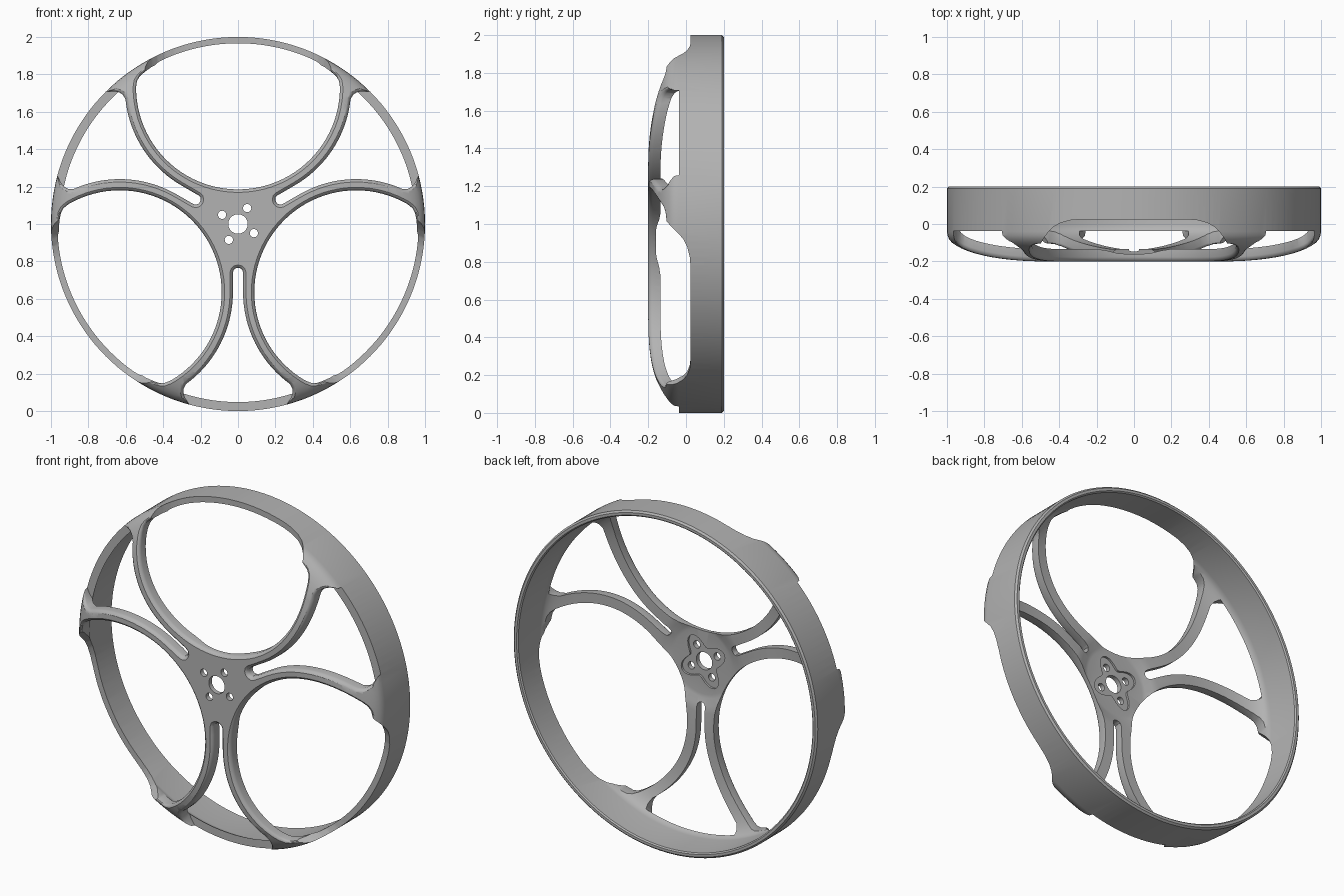
import bpy, bmesh, math
from math import sin, cos, pi, radians

cube = bpy.data.objects.get("Cube")
if cube:
    bpy.data.objects.remove(cube)

POWER = 2.2      # roundness of the dished shoulder
FLAT = 0.5       # radius of the flat middle of the dish


def make_material(name, colour):
    mat = bpy.data.materials.new(name)
    mat.use_nodes = True
    mat.diffuse_color = colour
    mat.node_tree.nodes["Principled BSDF"].inputs["Base Color"].default_value = colour
    return mat


def dish_front(r):
    """Depth of the outer dish surface at a radius."""
    t = min(max((r - FLAT) / (1 - FLAT), 0), 0.97)
    return -0.04 - 0.16 * (1 - t ** POWER) ** (1 / POWER)


def shoulder(radius, top, depth, steps=14):
    """Rounded shoulder from the rim wall to the flat of the dish."""
    e = 2 / POWER
    return [(FLAT + (radius - FLAT) * abs(cos(t)) ** e, top - depth * sin(t) ** e)
            for t in (pi / 2 * i / steps for i in range(steps + 1))]


def loft(name, rings, cap=True):
    """Skin a list of equal point rings."""
    bm = bmesh.new()
    rows = [[bm.verts.new(p) for p in ring] for ring in rings]
    n = len(rows[0])
    pairs = list(zip(rows, rows[1:])) if cap else list(zip(rows, rows[1:] + rows[:1]))
    for a, b in pairs:
        for i in range(n):
            bm.faces.new((a[i], a[(i + 1) % n], b[(i + 1) % n], b[i]))
    if cap:
        bm.faces.new(rows[0])
        bm.faces.new(rows[-1])
    bmesh.ops.recalc_face_normals(bm, faces=bm.faces)
    bmesh.ops.triangulate(bm, faces=bm.faces)
    if bm.calc_volume(signed=True) < 0:
        bmesh.ops.reverse_faces(bm, faces=bm.faces)
    mesh = bpy.data.meshes.new(name)
    bm.to_mesh(mesh)
    bm.free()
    obj = bpy.data.objects.new(name, mesh)
    bpy.context.collection.objects.link(obj)
    return obj


def place(u, v, y, a):
    """Sideways u and radial v, turned to the spoke direction a."""
    return (v * cos(a) + u * sin(a), y, 1 + v * sin(a) - u * cos(a))


def mirrored(half):
    return half + [(-u, v) for u, v in reversed(half) if abs(u) > 1e-6]


def grow(points, d):
    """Offset a closed outline outwards."""
    area = sum(p[0] * q[1] - q[0] * p[1] for p, q in zip(points, points[1:] + points[:1]))
    s = 1 if area > 0 else -1
    out = []
    for i, (u, v) in enumerate(points):
        p, q = points[i - 1], points[(i + 1) % len(points)]
        du, dv = q[0] - p[0], q[1] - p[1]
        k = s * d / math.hypot(du, dv)
        out.append((u + dv * k, v - du * k))
    return out


def opening(name, outline, deep, a):
    """Cutter whose flared mouth rounds the front edges of the spokes."""
    rings = [[place(u, v, -0.5, a) for u, v in grow(outline, 0.024)]]
    for d, h in ((0.024, -0.012), (0.016, 0.0), (0.009, 0.005), (0.003, 0.013), (0, 0.023)):
        rings.append([place(u, v, dish_front(math.hypot(u, v)) + h, a)
                      for u, v in grow(outline, d)])
    rings.append([place(u, v, deep, a) for u, v in outline])
    return loft(name, rings)


def drill(name, x, z, radius, y0, y1, n=32):
    return loft(name, [[(x + radius * cos(2 * pi * i / n), y, z + radius * sin(2 * pi * i / n))
                        for i in range(n)] for y in (y0, y1)])


def volume(mesh):
    bm = bmesh.new()
    bm.from_mesh(mesh)
    result = bm.calc_volume(signed=True)
    bm.free()
    return result


def cut(target, cutter):
    """Subtract a cutter, changing solver if the result is not sound."""
    cutter.hide_render = True
    bpy.context.view_layer.objects.active = target
    before = target.data.copy()
    start = volume(before)
    for solver in ('MANIFOLD', 'EXACT'):
        mod = target.modifiers.new("cut", 'BOOLEAN')
        mod.operation, mod.solver, mod.object = 'DIFFERENCE', solver, cutter
        bpy.ops.object.modifier_apply(modifier=mod.name)
        inside = all(-0.21 < v.co.y < 0.21 and math.hypot(v.co.x, v.co.z - 1) < 1.001
                     for v in target.data.vertices)
        if inside and 0.2 * start < volume(target.data) < 0.9999 * start:
            break
        target.data = before.copy()
    bpy.data.objects.remove(cutter)


# Wheel body: rim and dish turned as one closed section around the axle
section = [(0.052, -0.2)] + shoulder(1.0, -0.04, 0.16)[::-1]
section += [(1.0, 0.19), (0.99, 0.2), (0.975, 0.2), (0.968, 0.193)]
section += shoulder(0.966, 0.0, 0.135)
section += [(0.29, -0.135), (0.25, -0.142), (0.21, -0.157), (0.19, -0.16), (0.052, -0.16)]
SEGMENTS = 144
wheel = loft("wheel", [[(r * cos(2 * pi * i / SEGMENTS), y, 1 + r * sin(2 * pi * i / SEGMENTS))
                        for r, y in section] for i in range(SEGMENTS)], cap=False)

# Outline of a large opening: round towards the hub, following the rim outside
HOLE_V, HOLE_R, SPOKE = 0.73, 0.545, 0.06
large = [(HOLE_R * sin(t), HOLE_V - HOLE_R * cos(t))
         for t in (pi / 2 * i / 24 for i in range(25))]
large += [(0.54, 0.765), (0.525, 0.79), (0.5, 0.812)]
large += [(0.958 * sin(radians(t)), 0.958 * cos(radians(t))) for t in (29, 25, 20, 15, 10, 5, 0)]
large = mirrored(large)

# Sideways notch that lowers the rim wall in front of each large opening
notch = mirrored([(0.0, 0.025), (0.28, 0.025), (0.34, 0.02), (0.39, 0.007), (0.43, -0.015),
                  (0.46, -0.045), (0.485, -0.08), (0.507, -0.12), (0.525, -0.16), (0.53, -0.4)])

# Outline of a gap between two spokes: narrow slot widening to the rim
cu, cv, cr = (HOLE_V * sin(pi / 3), HOLE_V * cos(pi / 3), HOLE_R + SPOKE)
gap = [(0.0, 0.235), (0.012, 0.237), (0.023, 0.246), (0.027, 0.26), (0.027, 0.31)]
gap += [(cu - cr * cos(t), cv + cr * sin(t)) for t in (radians(54) * i / 18 for i in range(19))]
gap += [(0.291, 0.88), (0.292, 0.9), (0.285, 0.925), (0.27, 0.95), (0.25, 0.98), (0.22, 1.1)]
gap = mirrored(gap)

for k in range(3):
    up = radians(90 + 120 * k)
    cut(wheel, opening("large_opening_cutter", large, 0.01, up))
    cut(wheel, loft("rim_notch_cutter", [[place(u, v, y, up) for u, y in notch]
                                         for v in (0.77, 1.3)]))
    cut(wheel, opening("spoke_gap_cutter", gap, -0.038, up + pi))

# Lobed recess behind the hub, then the bolt holes
bolts = [radians(60 + 90 * k) for k in range(4)]
lobes = [(0.125 + 0.035 * cos(4 * (t - bolts[0])), t) for t in (2 * pi * i / 64 for i in range(64))]
cut(wheel, loft("hub_recess_cutter", [[(r * cos(t), y, 1 + r * sin(t)) for r, t in lobes]
                                      for y in (-0.172, 0.0)]))
for t in bolts:
    cut(wheel, drill("bolt_cutter", 0.098 * cos(t), 1 + 0.098 * sin(t), 0.022, -0.3, 0.0))

# Finish
wheel.data.materials.clear()
wheel.data.materials.append(make_material("plain grey", (0.45, 0.45, 0.45, 1)))
bpy.ops.object.select_all(action='DESELECT')
wheel.select_set(True)
bpy.context.view_layer.objects.active = wheel
bpy.ops.object.shade_smooth_by_angle(angle=radians(32))
